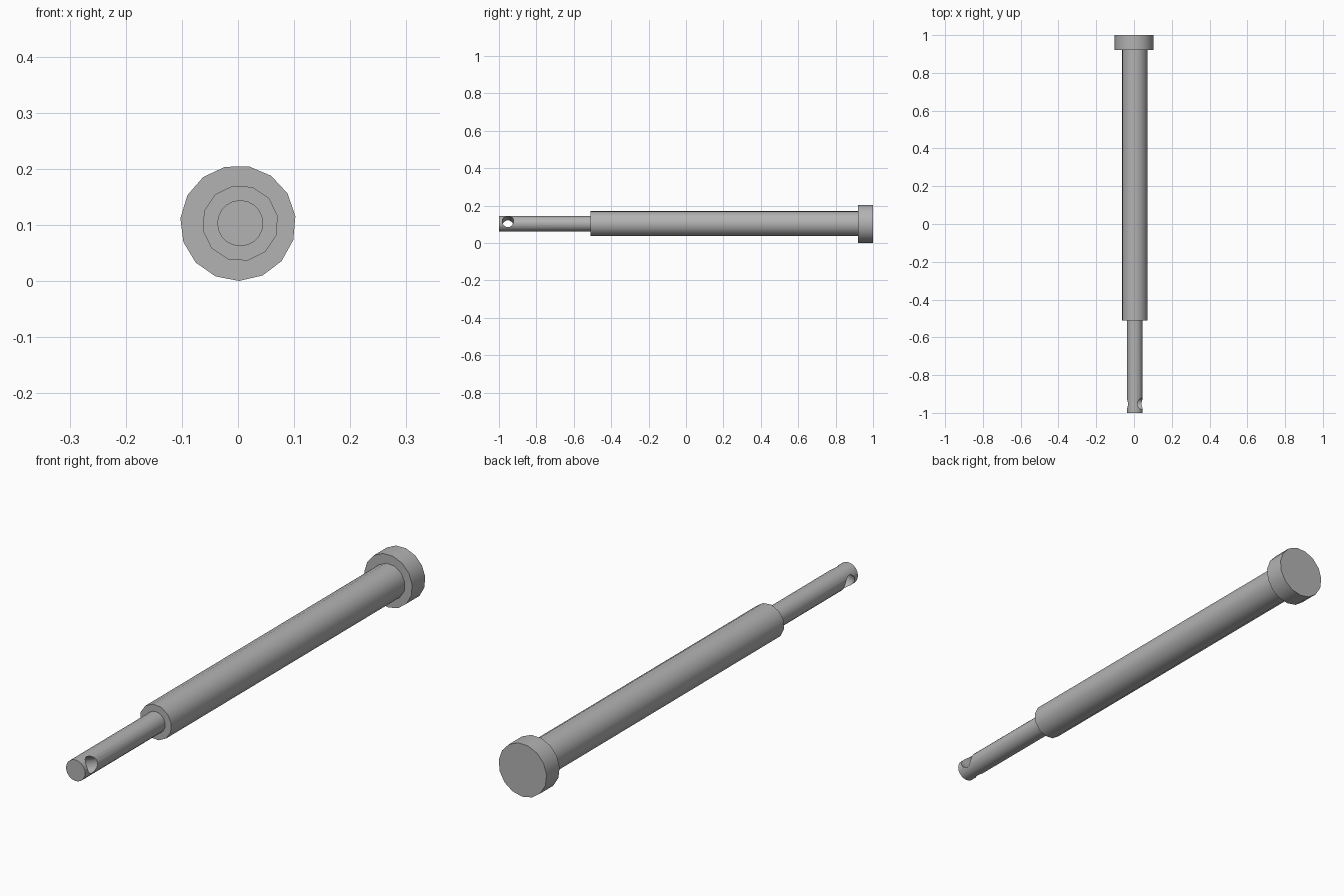
import bpy, math
from mathutils import Vector, Matrix

cube = bpy.data.objects.get("Cube")
if cube:
    bpy.data.objects.remove(cube, do_unlink=True)

steel = bpy.data.materials.new("grey steel")
steel.use_nodes = True
steel.diffuse_color = (0.45, 0.45, 0.45, 1)
steel.node_tree.nodes["Principled BSDF"].inputs["Base Color"].default_value = steel.diffuse_color

AXIS_X, AXIS_Z = 0.004, 0.103


def rod(name, sides, radius, y0, y1, corner, x=AXIS_X):
    """Prism along y with its first corner at the given angle from +x."""
    bpy.ops.mesh.primitive_cylinder_add(vertices=sides, radius=radius, depth=y1 - y0)
    ob = bpy.context.object
    ob.name = name
    # The primitive's first corner lies on +y, which becomes +z here
    ob.data.transform(Matrix.Rotation(math.radians(90 - corner), 4, 'Y')
                      @ Matrix.Rotation(math.radians(90), 4, 'X'))
    ob.location = (x, (y0 + y1) / 2, AXIS_Z)
    ob.data.materials.append(steel)
    return ob


# Head, main shaft and narrow tip
head = rod("head", 15, 0.103, 0.92, 1.0, -89, 0)
shaft = rod("shaft", 12, 0.068, -0.51, 0.921, 101)
tip = rod("tip", 20, 0.041, -1.0, -0.509, 90)

# Tilted cross hole through the tip
tilt = math.radians(22)
bpy.ops.mesh.primitive_cylinder_add(vertices=20, radius=0.031, depth=0.3,
                                    location=(AXIS_X, -0.952, AXIS_Z),
                                    rotation=(0, math.pi / 2 - tilt, 0))
cutter = bpy.context.object
cutter.name = "hole_cutter"
cutter.hide_render = True
cutter.data.materials.append(steel)
hole = tip.modifiers.new("cross_hole", 'BOOLEAN')
hole.operation = 'DIFFERENCE'
hole.solver = 'EXACT'
hole.object = cutter
bpy.context.view_layer.objects.active = tip
bpy.ops.object.modifier_apply(modifier=hole.name)
bpy.data.objects.remove(cutter, do_unlink=True)

# Rounded sides with crisp rims
for ob in (head, shaft, tip):
    bpy.ops.object.select_all(action='DESELECT')
    ob.select_set(True)
    bpy.context.view_layer.objects.active = ob
    bpy.ops.object.shade_smooth_by_angle(angle=math.radians(35))
